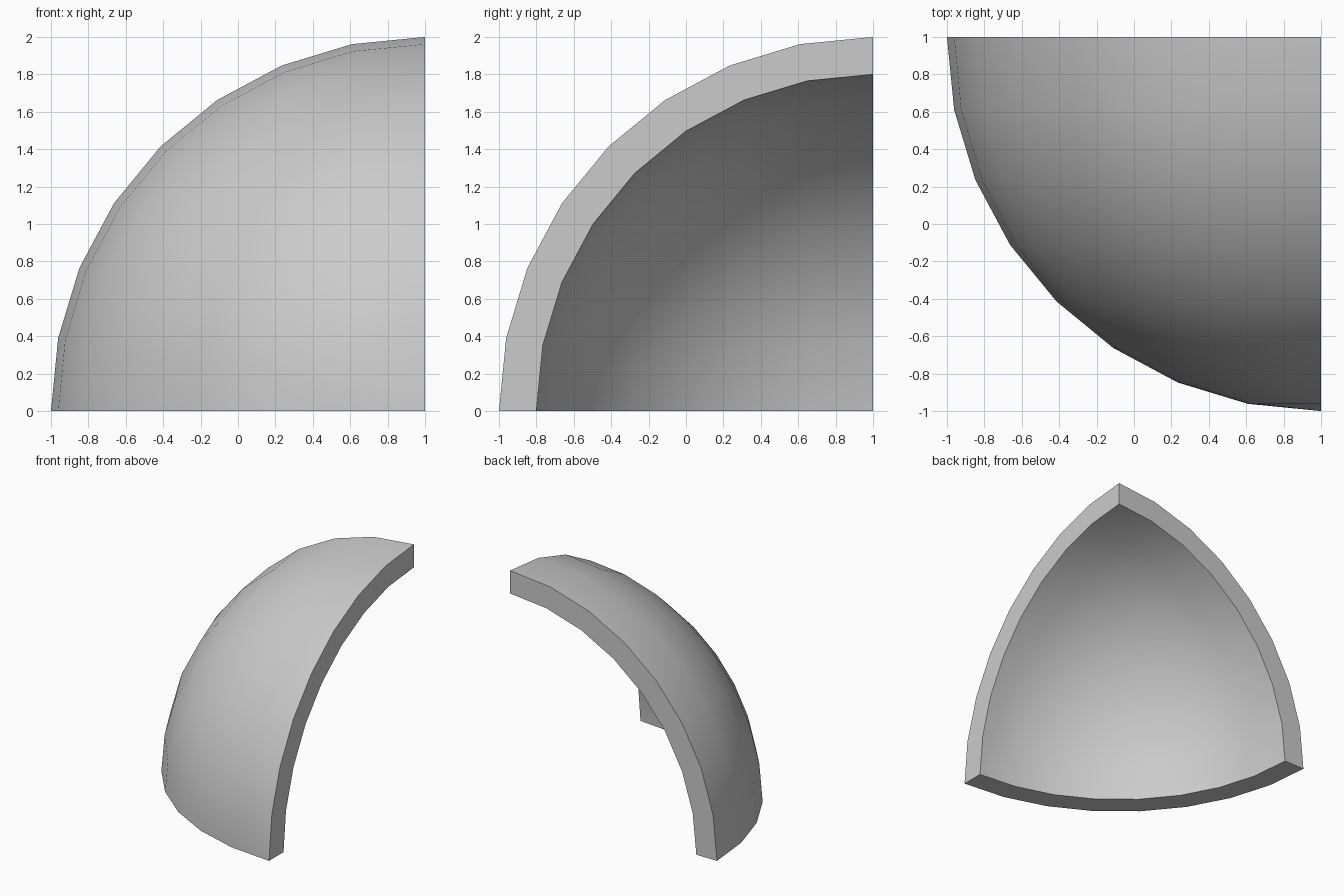
import bpy, bmesh
from math import cos, sin, pi

if "Cube" in bpy.data.objects:
    bpy.data.objects.remove(bpy.data.objects["Cube"])

STEPS = 8
OUTER, INNER = 2.0, 1.8


def point(r, i, j):
    """Point on a sphere centred at (1, 1, 0) with its pole towards -y."""
    lat, lon = i * pi / 2 / STEPS, j * pi / 2 / STEPS
    return (1 - r * cos(lat) * cos(lon), 1 - r * sin(lat), r * cos(lat) * sin(lon))


bm = bmesh.new()


def quad(*corners):
    bm.faces.new([bm.verts.new(point(*c)) for c in corners])


for i in range(STEPS):
    # outer and inner curved skins
    for j in range(STEPS):
        for r in (OUTER, INNER):
            quad((r, i, j), (r, i + 1, j), (r, i + 1, j + 1), (r, i, j + 1))
    # flat rims on the base and the right side
    for j in (0, STEPS):
        quad((OUTER, i, j), (OUTER, i + 1, j), (INNER, i + 1, j), (INNER, i, j))
    # flat rim on the back
    quad((OUTER, 0, i), (OUTER, 0, i + 1), (INNER, 0, i + 1), (INNER, 0, i))

# weld seams and the pole
bmesh.ops.remove_doubles(bm, verts=bm.verts, dist=1e-4)
bmesh.ops.recalc_face_normals(bm, faces=bm.faces)

mesh = bpy.data.meshes.new("sphere_corner_shell")
bm.to_mesh(mesh)
bm.free()
shell = bpy.data.objects.new("sphere_corner_shell", mesh)
bpy.context.collection.objects.link(shell)

# smooth curved skins with crisp rims
bpy.context.view_layer.objects.active = shell
shell.select_set(True)
bpy.ops.object.shade_smooth_by_angle(angle=pi / 6)
